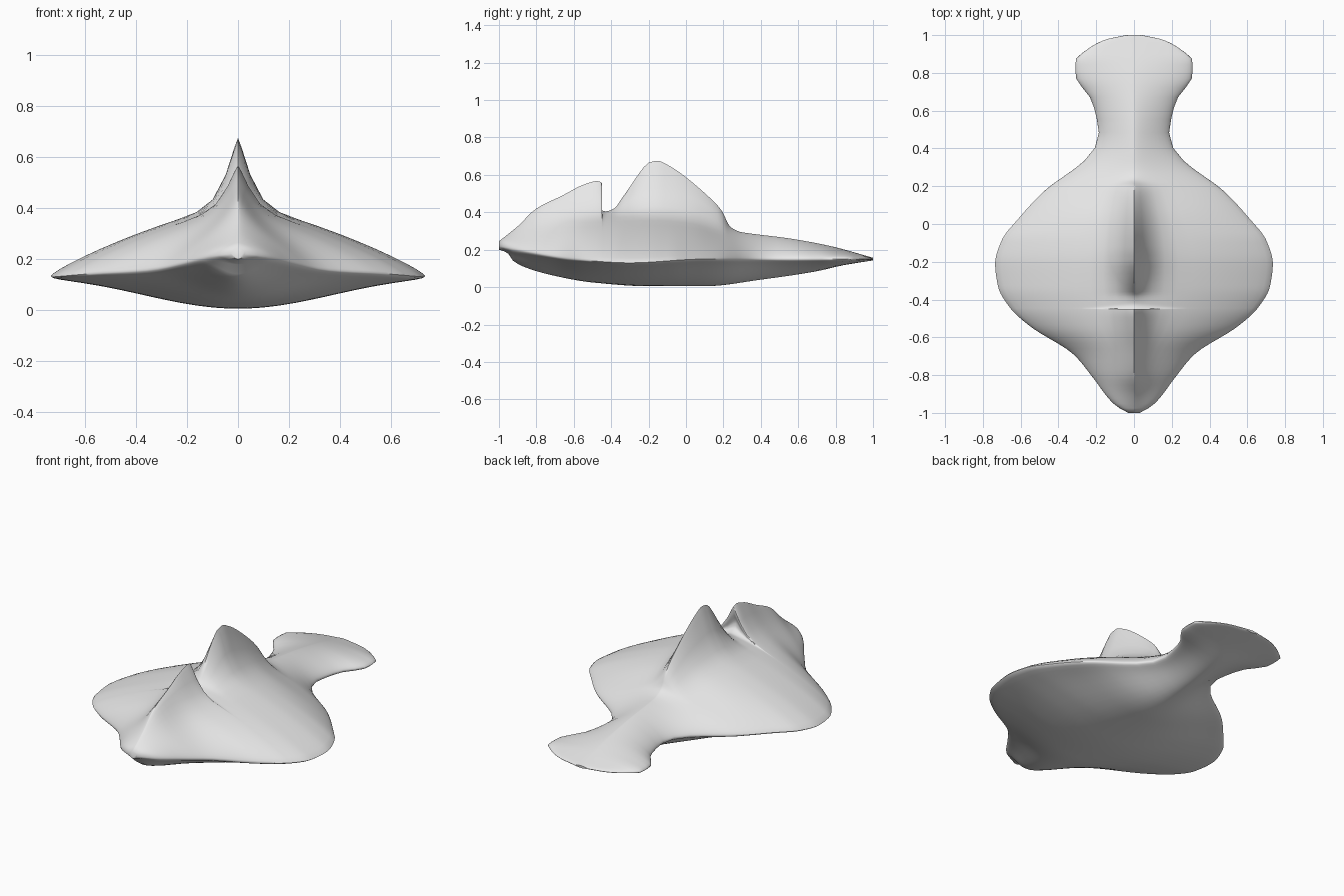
import bpy, bmesh, math

cube = bpy.data.objects.get("Cube")
if cube:
    bpy.data.objects.remove(cube)

COLUMNS = 14     # samples from the midline to the wing edge
STEPS = 4        # sections between neighbouring ridge points


def curve(xs, vs):
    """Smooth interpolation that never overshoots its points."""
    d = [(vs[i + 1] - vs[i]) / (xs[i + 1] - xs[i]) for i in range(len(xs) - 1)]
    m = [d[0]]
    for a, b in zip(d, d[1:]):
        m.append(2 * a * b / (a + b) if a * b > 0 else 0)
    m.append(d[-1])

    def value(x):
        i = 0
        while i < len(xs) - 2 and x > xs[i + 1]:
            i += 1
        h = xs[i + 1] - xs[i]
        t = min(max((x - xs[i]) / h, 0), 1)
        s = 1 - t
        return (s * s * (1 + 2 * t) * vs[i] + t * t * (1 + 2 * s) * vs[i + 1]
                + h * s * t * (s * m[i] - t * m[i + 1]))
    return value


def table(points):
    return curve(*zip(*points))


# Outline from above: y, half width
half_width = table([
    (-1, .03), (-.985, .06), (-.95, .11), (-.81, .22), (-.69, .32),
    (-.545, .545), (-.445, .655), (-.33, .72), (-.21, .735), (-.085, .70),
    (.03, .61), (.17, .48), (.365, .235), (.46, .185), (.545, .195),
    (.655, .225), (.79, .31), (.865, .31), (.915, .26), (.975, .155), (1, .04)])
# Heights along the body: wing edge, back without fins, belly
edge_height = table([(-1, .22), (-.9, .2), (-.6, .15), (-.3, .13),
                     (.1, .15), (.5, .15), (1, .15)])
back_height = table([(-1, .245), (-.9, .3), (-.8, .35), (-.6, .385), (-.2, .41),
                     (0, .39), (.2, .32), (.29, .295), (.555, .26), (.77, .22), (1, .157)])
belly_height = table([(-1, .2), (-.955, .185), (-.935, .15), (-.87, .11), (-.7, .06),
                      (-.5, .025), (-.2, .005), (.1, .005), (.4, .04),
                      (.7, .085), (.83, .115), (1, .143)])

# Midline silhouette with the hooked head crest and the back fin: y, z
ridge = [(-1, .245), (-.9, .325), (-.8, .42), (-.66, .49), (-.555, .545),
         (-.48, .567), (-.45, .555), (-.455, .52), (-.475, .46), (-.47, .43),
         (-.43, .405), (-.385, .42), (-.325, .5), (-.2, .665), (-.15, .675),
         (-.075, .64), (.075, .525), (.19, .41), (.235, .325), (.29, .295),
         (.555, .26), (.77, .22), (.9, .185), (.96, .168), (1, .157)]
index = list(range(len(ridge)))
ridge_y = curve(index, [p[0] for p in ridge])
ridge_z = curve(index, [p[1] for p in ridge])
# The body sections keep moving backward where the crest hooks forward
stations = []
for y, z in ridge:
    stations.append(max(y, stations[-1] + .003) if stations else y)
station_y = curve(index, stations)

spread = [math.sin(math.pi / 2 * i / COLUMNS) ** 1.8 for i in range(COLUMNS + 1)]
across = [-u for u in reversed(spread)] + spread[1:]


def section(k):
    """Closed ring of points: over the back, then under the belly."""
    y = station_y(k)
    w, edge = half_width(y), edge_height(y)
    back, belly = back_height(y), belly_height(y)
    lift, hook = max(ridge_z(k) - back, 0), ridge_y(k) - y
    rim_up = min(.022, (back - edge) / 2)
    rim_down = min(.022, (edge - belly) / 2)
    ring = []
    for u in across:
        a = abs(u)
        rim = math.sqrt(max(1 - a ** 6, 0))
        fin = math.exp(-(a * w / .062) ** 1.3) * (1 - a ** 4)
        z = edge + rim_up * rim + (back - edge - rim_up) * (1 - a ** 1.35)
        ring.append((u * w, y + hook * fin, z + lift * fin))
    for u in reversed(across[1:-1]):
        a = abs(u)
        rim = math.sqrt(max(1 - a ** 6, 0))
        drop = math.cos(math.pi / 2 * a) ** 2
        z = edge - rim_down * rim - (edge - belly - rim_down) * drop
        ring.append((u * w, y, z))
    return ring


# Body: one skin lofted through every section
bm = bmesh.new()
rings = [[bm.verts.new(p) for p in section(n / STEPS)]
         for n in range((len(ridge) - 1) * STEPS + 1)]
for a, b in zip(rings, rings[1:]):
    for i in range(len(a)):
        j = (i + 1) % len(a)
        bm.faces.new((a[i], a[j], b[j], b[i]))
bm.faces.new(rings[0])
bm.faces.new(rings[-1])
bmesh.ops.recalc_face_normals(bm, faces=bm.faces)
mesh = bpy.data.meshes.new("ray_body")
bm.to_mesh(mesh)
bm.free()

# Plain grey skin
grey = bpy.data.materials.new("light_grey")
grey.use_nodes = True
colour = (.8, .8, .8, 1)
grey.diffuse_color = colour
grey.node_tree.nodes["Principled BSDF"].inputs["Base Color"].default_value = colour
mesh.materials.append(grey)

body = bpy.data.objects.new("ray_body", mesh)
bpy.context.collection.objects.link(body)
bpy.ops.object.select_all(action='DESELECT')
body.select_set(True)
bpy.context.view_layer.objects.active = body
bpy.ops.object.shade_smooth_by_angle(angle=math.radians(60))
